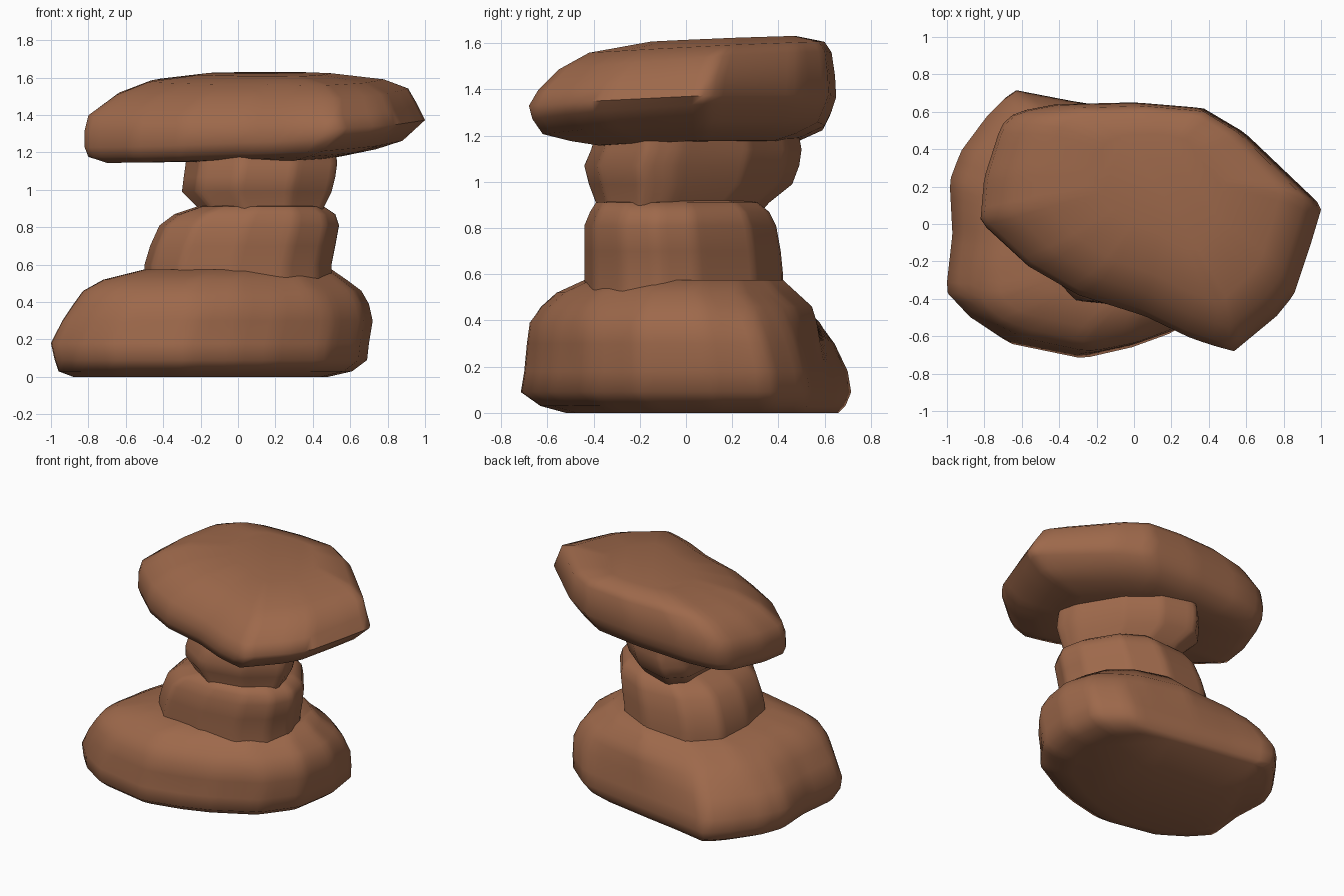
import bpy, bmesh, math

if "Cube" in bpy.data.objects:
    bpy.data.objects.remove(bpy.data.objects["Cube"])

clay = bpy.data.materials.new("brown_sandstone")
clay.diffuse_color = (0.34, 0.14, 0.07, 1)
clay.use_nodes = True
clay.node_tree.nodes["Principled BSDF"].inputs["Base Color"].default_value = clay.diffuse_color


def resample(points, n=90):
    """Radial samples of a closed outline, stretched to fill -1..1 on both axes."""
    xs, ys = [p[0] for p in points], [p[1] for p in points]
    cx, cy = (max(xs) + min(xs)) / 2, (max(ys) + min(ys)) / 2
    sx, sy = (max(xs) - min(xs)) / 2, (max(ys) - min(ys)) / 2
    pts = [((x - cx) / sx, (y - cy) / sy) for x, y in points]
    out = []
    for i in range(n):
        a = 2 * math.pi * i / n
        dx, dy = math.cos(a), math.sin(a)
        best = 0
        for (x1, y1), (x2, y2) in zip(pts, pts[1:] + pts[:1]):
            ex, ey = x2 - x1, y2 - y1
            det = dx * ey - dy * ex
            if abs(det) < 1e-9:
                continue
            t = (x1 * ey - y1 * ex) / det
            s = (x1 * dy - y1 * dx) / det
            if t > 0 and -1e-6 <= s <= 1 + 1e-6:
                best = max(best, t)
        out.append((dx * best, dy * best))
    # Refit so the samples still reach the full box
    mx0, mx1 = min(p[0] for p in out), max(p[0] for p in out)
    my0, my1 = min(p[1] for p in out), max(p[1] for p in out)
    return [((2 * x - mx0 - mx1) / (mx1 - mx0), (2 * y - my0 - my1) / (my1 - my0)) for x, y in out]


def loft(name, outline, rings, blend_to=None):
    """Rings are (xmin, xmax, ymin, ymax, z, blend, x tilt, y tilt), last three optional."""
    a = resample(outline)
    b = resample(blend_to or outline)
    bm = bmesh.new()
    loops = []
    for ring in rings:
        x0, x1, y0, y1, z, w, tx, ty = (ring + (0, 0, 0))[:8]
        loop = []
        for (ax, ay), (bx, by) in zip(a, b):
            u, v = ax + (bx - ax) * w, ay + (by - ay) * w
            x = (x0 + x1) / 2 + u * (x1 - x0) / 2
            y = (y0 + y1) / 2 + v * (y1 - y0) / 2
            loop.append(bm.verts.new((x, y, z + tx * x + ty * y)))
        loops.append(loop)
    n = len(a)
    for lo, hi in zip(loops, loops[1:]):
        for i in range(n):
            j = (i + 1) % n
            bm.faces.new((lo[i], lo[j], hi[j], hi[i]))
    bm.faces.new(loops[0][::-1])
    bm.faces.new(loops[-1])
    bmesh.ops.recalc_face_normals(bm, faces=bm.faces)
    me = bpy.data.meshes.new(name)
    bm.to_mesh(me)
    bm.free()
    me.materials.append(clay)
    ob = bpy.data.objects.new(name, me)
    bpy.context.collection.objects.link(ob)
    bpy.ops.object.select_all(action='DESELECT')
    ob.select_set(True)
    bpy.context.view_layer.objects.active = ob
    bpy.ops.object.shade_smooth_by_angle(angle=math.radians(70))
    return ob


# Outlines seen from above
waist_outline = [(.54, -.12), (.5, .05), (.31, .3), (.06, .42), (-.28, .4), (-.46, .25),
                 (-.5, 0), (-.46, -.25), (-.3, -.41), (0, -.44), (.28, -.4), (.46, -.28)]
base_outline = [(-.65, .72), (-.78, .59), (-.92, .40), (-.98, .24), (-.965, -.05), (-1, -.36),
                (-.87, -.5), (-.67, -.63), (-.27, -.71), (0, -.65), (.2, -.58), (.5, -.42),
                (.67, -.2), (.72, .1), (.68, .37), (.48, .53), (0, .61), (-.33, .66)]
shoulder_outline = [(-.84, -.25), (-.83, -.46), (-.7, -.56), (-.27, -.66), (0, -.62), (.4, -.45),
                    (.64, -.2), (.68, .05), (.58, .28), (.34, .46), (0, .55), (-.4, .48),
                    (-.65, .3), (-.78, 0)]
neck_outline = [(.53, -.2), (.5, -.05), (.31, .26), (.1, .43), (-.15, .5), (-.27, .38),
                (-.3, 0), (-.22, -.3), (0, -.44), (.3, -.38)]
cap_outline = [(-.63, .6), (-.42, .64), (0, .65), (.36, .62), (.58, .49), (.99, .1),
               (.93, -.1), (.84, -.37), (.75, -.48), (.52, -.67), (.3, -.6), (.05, -.48),
               (-.3, -.37), (-.56, -.22), (-.82, .02), (-.8, .25), (-.71, .53)]

# Wide base boulder
loft("base_boulder", base_outline, [
    (-.88, .48, -.52, .66, 0, 0), (-.96, .61, -.63, .69, .03, 0),
    (-.98, .69, -.715, .715, .09, 0), (-1, .70, -.70, .70, .18, 0),
    (-.94, .72, -.69, .66, .30, .15), (-.88, .70, -.68, .62, .39, .4),
    (-.83, .66, -.63, .57, .46, .7), (-.72, .58, -.56, .48, .52, 1),
    (-.5, .5, -.44, .42, .575, 1)], blend_to=shoulder_outline)

# Rounded waist stone
loft("waist_stone", waist_outline, [
    (-.5, .5, -.44, .42, .5), (-.5, .5, -.44, .42, .6),
    (-.47, .52, -.44, .41, .70), (-.42, .54, -.44, .39, .81),
    (-.34, .52, -.415, .36, .87), (-.22, .46, -.39, .31, .91), (-.1, .35, -.3, .2, .93)])

# Narrow neck stone
loft("neck_stone", neck_outline, [
    (-.2, .44, -.38, .30, .84), (-.22, .46, -.39, .36, .91),
    (-.30, .50, -.42, .46, .99), (-.29, .52, -.44, .49, 1.07),
    (-.28, .53, -.41, .50, 1.14), (-.27, .52, -.38, .48, 1.25)])

# Tilted cap slab
loft("cap_slab", cap_outline, [
    (-.40, .55, -.38, .40, 1.16, 0, .03, .03), (-.70, .74, -.50, .50, 1.178, 0, .05, .04),
    (-.80, .88, -.62, .60, 1.215, 0, .05, .05), (-.82, .96, -.665, .63, 1.275, 0, .06, .05),
    (-.82, 1.0, -.68, .65, 1.34, 0, .03, .04), (-.80, .96, -.64, .645, 1.42, 0, .03, .06),
    (-.65, .91, -.55, .63, 1.515, 0, .02, .07), (-.48, .78, -.42, .60, 1.575, 0, .01, .05),
    (-.2, .5, -.15, .48, 1.61, 0, .01, .04)])
